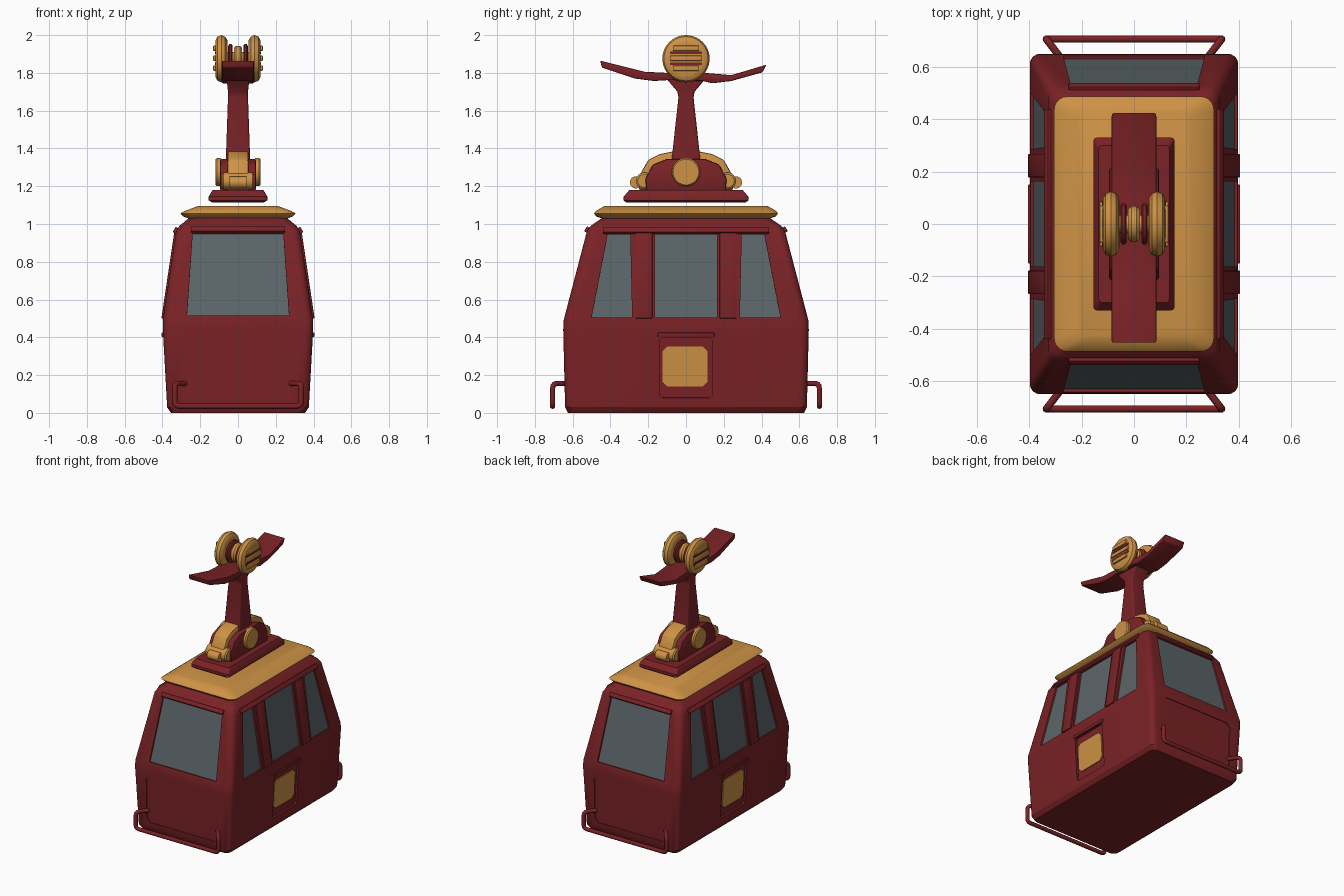
import bpy, bmesh, math
from mathutils import Vector

if "Cube" in bpy.data.objects:
    bpy.data.objects.remove(bpy.data.objects["Cube"])

def material(name, rgb):
    m = bpy.data.materials.new(name)
    m.diffuse_color = (*rgb, 1)
    m.use_nodes = True
    m.node_tree.nodes["Principled BSDF"].inputs["Base Color"].default_value = m.diffuse_color
    return m

RED = material("dark red paint", (0.195, 0.016, 0.019))
GOLD = material("gold paint", (0.62, 0.29, 0.06))
GLASS = material("grey glass", (0.105, 0.13, 0.14))

def finish(ob, mat, angle=35):
    """Apply modifiers, smooth by angle and set the colour."""
    dg = bpy.context.evaluated_depsgraph_get()
    me = bpy.data.meshes.new_from_object(ob.evaluated_get(dg))
    name, old = ob.name, ob
    bpy.data.objects.remove(old)
    new = bpy.data.objects.new(name, me)
    bpy.context.collection.objects.link(new)
    me.materials.clear()
    me.materials.append(mat)
    for p in me.polygons:
        p.use_smooth = True
        p.material_index = 0
    me.set_sharp_from_angle(angle=math.radians(angle))
    return new

def skin(name, shells, mat, bevel=0, done=True):
    """Skin closed shells, each a list of point rings with end caps."""
    bm = bmesh.new()
    for rings in shells:
        vs = [[bm.verts.new(p) for p in r] for r in rings]
        n = len(vs[0])
        for a, b in zip(vs, vs[1:]):
            for i in range(n):
                bm.faces.new((a[i], a[(i + 1) % n], b[(i + 1) % n], b[i]))
        bm.faces.new(vs[0][::-1])
        bm.faces.new(vs[-1])
    bmesh.ops.recalc_face_normals(bm, faces=bm.faces)
    me = bpy.data.meshes.new(name)
    bm.to_mesh(me)
    bm.free()
    ob = bpy.data.objects.new(name, me)
    bpy.context.collection.objects.link(ob)
    if bevel:
        mod = ob.modifiers.new("bevel", 'BEVEL')
        mod.width, mod.segments, mod.limit_method = bevel, 2, 'ANGLE'
    return finish(ob, mat) if done else ob

def round_rect(z, hx, hy, r, seg=5):
    pts = []
    for k, (sx, sy) in enumerate([(1, 1), (-1, 1), (-1, -1), (1, -1)]):
        for i in range(seg + 1):
            a = math.pi / 2 * (k + i / seg)
            pts.append((sx * (hx - r) + r * math.cos(a), sy * (hy - r) + r * math.sin(a), z))
    return pts

def loft(name, rows, mat, **kw):
    return skin(name, [[round_rect(*r) for r in rows]], mat, **kw)

def prism(name, pts, spans, mat, bevel=0.0):
    """Extrude a y-z profile over one or more x spans."""
    return skin(name, [[[(x, y, z) for y, z in pts] for x in s] for s in spans], mat, bevel)

def lathe(name, profile, centres, mat, n=40):
    """Turn an (x, radius) profile round the x axis; centre = (x, y, z, direction)."""
    return skin(name, [[[(cx + d * x, cy + r * math.cos(2 * math.pi * i / n),
                          cz + r * math.sin(2 * math.pi * i / n)) for i in range(n)]
                        for x, r in profile] for cx, cy, cz, d in centres], mat)

# --- cabin shell -------------------------------------------------------
BODY = [(0.005, 0.355, 0.625, 0.04), (0.03, 0.375, 0.64, 0.04), (0.44, 0.398, 0.65, 0.04),
        (0.49, 0.398, 0.648, 0.04), (0.96, 0.328, 0.525, 0.04), (0.99, 0.31, 0.505, 0.04),
        (1.035, 0.255, 0.44, 0.04)]
BODY[0] = (0.0,) + BODY[0][1:]
cabin = loft("cabin_body", BODY, RED, done=False)

def on_wall(axis, sign, u, z, zmid, d):
    """Point at offset d from a wall of the cabin (axis 0 = sides, 1 = ends)."""
    for a, b in zip(BODY, BODY[1:]):
        if a[0] <= zmid <= b[0]:
            slope = (b[1 + axis] - a[1 + axis]) / (b[0] - a[0])
            out = a[1 + axis] + slope * (z - a[0])
            k = d / math.hypot(1, slope)
            out, zz = out + k, z - slope * k
            return (sign * out, u, zz) if axis == 0 else (u, sign * out, zz)

def wall_slabs(panels, d0, d1):
    shells = []
    for axis, pts in panels:
        zm = sum(p[1] for p in pts) / len(pts)
        for s in (1, -1):
            shells.append([[on_wall(axis, s, u, z, zm, d) for u, z in pts] for d in (d0, d1)])
    return shells

def rect(u0, u1, z0, z1, c=0.0):
    if not c:
        return [(u0, z0), (u1, z0), (u1, z1), (u0, z1)]
    return [(u0 + c, z0), (u1 - c, z0), (u1, z0 + c), (u1, z1 - c),
            (u1 - c, z1), (u0 + c, z1), (u0, z1 - c), (u0, z0 + c)]

corner = [(0.285, 0.505), (0.5, 0.505), (0.415, 0.945), (0.295, 0.945)]
windows = [(1, [(-0.27, 0.515), (0.27, 0.515), (0.24, 0.95), (-0.24, 0.95)]),
           (0, rect(-0.163, 0.163, 0.505, 0.945)),
           (0, corner), (0, [(-u, z) for u, z in corner])]
door_panel = [(0, rect(-0.14, 0.14, 0.08, 0.40, 0.015))]
end_panel = [(1, rect(-0.29, 0.29, 0.07, 0.42, 0.03))]

# recesses for windows and lower panels
cutter = skin("recess_cutter", wall_slabs(windows, -0.018, 0.05) + wall_slabs(door_panel, -0.014, 0.05)
              + wall_slabs(end_panel, -0.006, 0.05), RED, done=False)
cutter.hide_render = True
mod = cabin.modifiers.new("recesses", 'BOOLEAN')
mod.operation, mod.solver, mod.object = 'DIFFERENCE', 'EXACT', cutter
bpy.context.view_layer.update()
finish(cabin, RED, 30)
bpy.data.objects.remove(cutter)

skin("window_glass", wall_slabs(windows, -0.019, -0.012), GLASS)
skin("door_emblem_plate", wall_slabs([(0, rect(-0.125, 0.115, 0.14, 0.35, 0.025))], -0.015, -0.007), GOLD)

# raised posts, rails, sills and end visors
posts = [(0, rect(a, a + 0.09, 0.50, 0.955)) for a in (-0.268, 0.178)]
skin("door_posts", wall_slabs(posts, -0.01, 0.009), RED, 0.004)
rails = [(0, rect(-0.44, 0.44, 0.95, 0.978)), (1, rect(-0.25, 0.25, 0.955, 0.98))]
skin("window_rails", wall_slabs(rails, -0.01, 0.014), RED, 0.004)
skin("door_lip", wall_slabs([(0, rect(-0.15, 0.15, 0.402, 0.425))], -0.01, 0.008), RED, 0.003)

# --- bumper tubes ------------------------------------------------------
def tube(name, pts, radius, mat):
    pts = [Vector(p) for p in pts]
    path = [pts[0]]
    for a, b, c in zip(pts, pts[1:], pts[2:]):
        p, q = b + (a - b).normalized() * 0.025, b + (c - b).normalized() * 0.025
        path += [p.lerp(b, t).lerp(b.lerp(q, t), t) for t in (0, 0.33, 0.67, 1)]
    path.append(pts[-1])
    cu = bpy.data.curves.new(name, 'CURVE')
    cu.dimensions, cu.bevel_depth, cu.bevel_resolution, cu.use_fill_caps = '3D', radius, 3, True
    sp = cu.splines.new('POLY')
    sp.points.add(len(path) - 1)
    for s, p in zip(sp.points, path):
        s.co = (*p, 1)
    ob = bpy.data.objects.new(name, cu)
    bpy.context.collection.objects.link(ob)
    bpy.context.view_layer.update()
    finish(ob, mat, 50)

for s, side in ((-1, "front"), (1, "rear")):
    tube(side + "_bumper", [(-0.28, s * 0.635, 0.155), (-0.335, s * 0.706, 0.155), (-0.335, s * 0.706, 0.035),
                            (0.335, s * 0.706, 0.035), (0.335, s * 0.706, 0.155), (0.28, s * 0.635, 0.155)],
         0.014, RED)

# --- roof and mounting plate -------------------------------------------
loft("roof_cap", [(1.025, 0.25, 0.43, 0.04), (1.04, 0.29, 0.475, 0.05), (1.055, 0.305, 0.487, 0.05),
                  (1.068, 0.285, 0.478, 0.05), (1.094, 0.215, 0.435, 0.04)], GOLD)
loft("mounting_plate", [(1.113, 0.135, 0.315, 0.01), (1.125, 0.155, 0.33, 0.015),
                        (1.145, 0.155, 0.33, 0.015), (1.18, 0.135, 0.30, 0.015)], RED)

# --- pivot housing -----------------------------------------------------
half = [(0.21, 1.175), (0.215, 1.24), (0.175, 1.315), (0.10, 1.345)]
prism("pivot_housing", half + [(-y, z) for y, z in half[::-1]], [(-0.095, 0.095)], RED, 0.01)
band = [(0.25, 1.18), (0.25, 1.25), (0.20, 1.34), (0.14, 1.37), (0.05, 1.388)]
prism("pivot_band", band + [(-y, z) for y, z in band[::-1]], [(-0.055, 0.055)], GOLD, 0.01)
disc = [(0, 0.075), (0.02, 0.075), (0.028, 0.068)]
lathe("pivot_caps", disc, [(0.09, 0, 1.275, 1), (-0.09, 0, 1.275, -1)], GOLD)
roller = [(-0.085, 0.036), (-0.077, 0.045), (0.077, 0.045), (0.085, 0.036)]
lathe("pivot_rollers", roller, [(0, y, 1.228, 1) for y in (-0.22, 0.22)], GOLD, 24)
lathe("roller_bosses", [(-0.045, 0.032), (0.045, 0.032)],
      [(0, y, 1.22, 1) for y in (-0.265, 0.265)], GOLD, 20)

# --- hanger arm and cross beam -----------------------------------------
loft("hanger_arm", [(1.19, 0.068, 0.09, 0.012), (1.35, 0.064, 0.075, 0.012), (1.67, 0.053, 0.04, 0.012),
                    (1.70, 0.053, 0.045, 0.012), (1.765, 0.06, 0.10, 0.012), (1.79, 0.06, 0.10, 0.012)], RED)
prism("cross_beam", [(-0.445, 1.828), (-0.27, 1.77), (-0.17, 1.757), (-0.09, 1.762), (0.09, 1.757), (0.14, 1.745),
                     (0.24, 1.757), (0.405, 1.803), (0.425, 1.843), (0.24, 1.788), (0.10, 1.80),
                     (-0.10, 1.80), (-0.22, 1.806), (-0.455, 1.865)], [(-0.085, 0.085)], RED, 0.006)

# --- cable wheels ------------------------------------------------------
tyre = [(-0.032, 0.085), (-0.031, 0.10), (-0.02, 0.117), (0, 0.125), (0.02, 0.117), (0.03, 0.10), (0.032, 0.085)]
sides = [(0.088, 0, 1.875, 1), (-0.088, 0, 1.875, -1)]
lathe("cable_wheels", tyre, sides, GOLD)
lathe("wheel_axle", [(-0.1, 0.035), (0.1, 0.035)], [(0, 0, 1.875, 1)], GOLD, 20)
lathe("wheel_flanges", [(-0.012, 0.068), (-0.006, 0.078), (0.006, 0.078), (0.012, 0.068)],
      [(0.04, 0, 1.875, 1), (-0.04, 0, 1.875, 1)], RED)
lathe("centre_pulley", [(-0.022, 0.058), (-0.01, 0.068), (0.01, 0.068), (0.022, 0.058)], [(0, 0, 1.875, 1)], GOLD)
for z in (1.906, 1.849):
    prism("wheel_slot", rect(-0.085, 0.085, z - 0.007, z + 0.007), [(0.118, 0.123), (-0.123, -0.118)], RED)
for z, w in ((1.93, 0.07), (1.878, 0.085), (1.825, 0.07)):
    prism("wheel_bar", rect(-w, w, z - 0.014, z + 0.014), [(0.115, 0.132), (-0.132, -0.115)], GOLD, 0.005)
